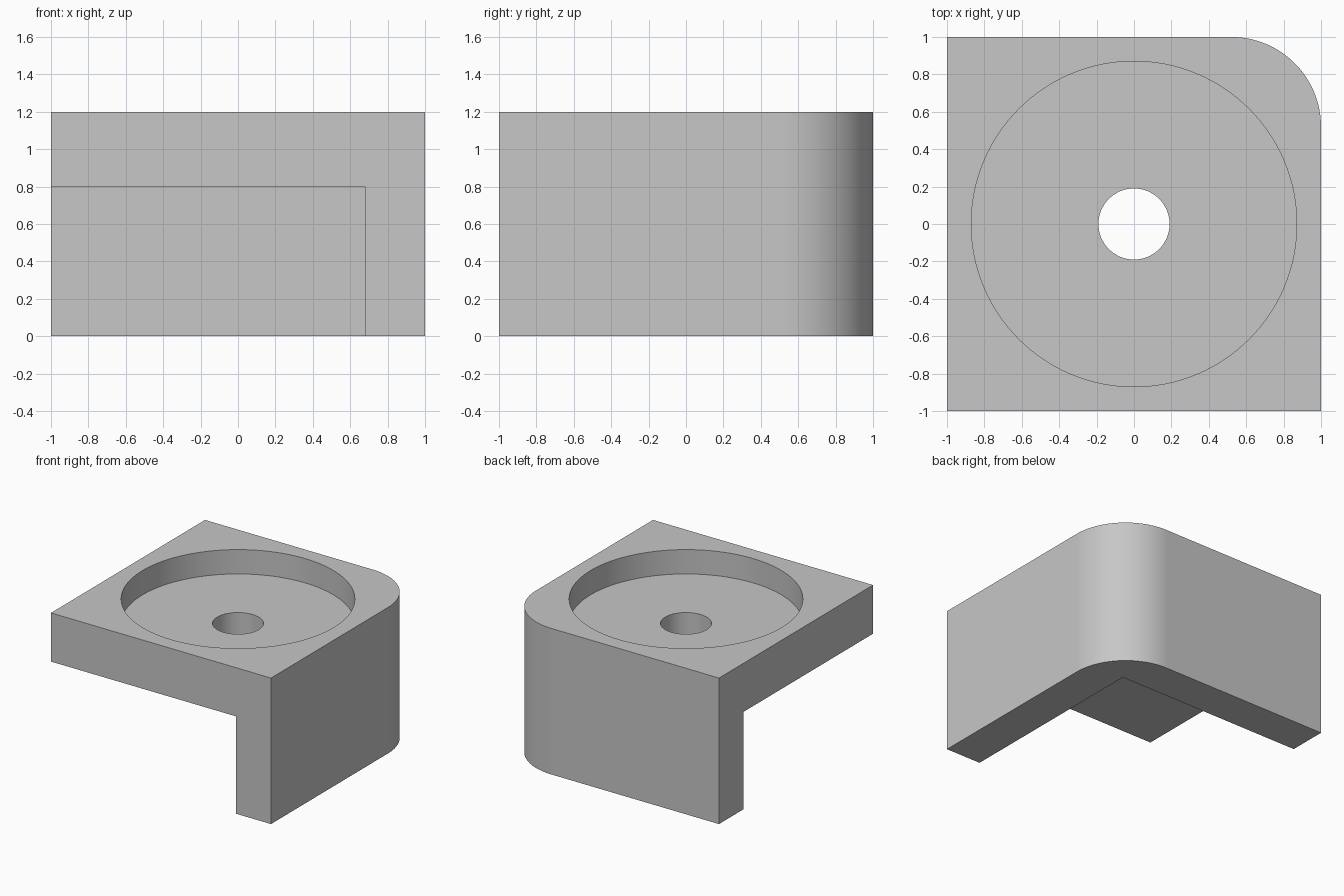
import bpy
import bmesh
from math import cos, sin, pi, radians

if "Cube" in bpy.data.objects:
    bpy.data.objects.remove(bpy.data.objects["Cube"], do_unlink=True)

HEIGHT = 1.2
UNDERSIDE = 0.8      # bottom of the top slab
RECESS_FLOOR = 1.0
INNER = 0.68         # inside face of both walls
CORNER_R = 0.48

grey = bpy.data.materials.new("plain grey")
grey.use_nodes = True
colour = (0.57, 0.57, 0.57, 1)
grey.diffuse_color = colour
grey.node_tree.nodes["Principled BSDF"].inputs["Base Color"].default_value = colour


def prism(name, outline, z0, z1):
    """Extrude a counter-clockwise outline between two heights."""
    bm = bmesh.new()
    face = bm.faces.new([bm.verts.new((x, y, z0)) for x, y in outline])
    top = bmesh.ops.extrude_face_region(bm, geom=[face])["geom"]
    verts = [g for g in top if isinstance(g, bmesh.types.BMVert)]
    bmesh.ops.translate(bm, verts=verts, vec=(0, 0, z1 - z0))
    bmesh.ops.recalc_face_normals(bm, faces=bm.faces)
    mesh = bpy.data.meshes.new(name)
    bm.to_mesh(mesh)
    bm.free()
    mesh.materials.append(grey)
    obj = bpy.data.objects.new(name, mesh)
    bpy.context.collection.objects.link(obj)
    return obj


def arc(cx, cy, r, end, steps):
    return [(cx + r * cos(end * i / steps), cy + r * sin(end * i / steps))
            for i in range(steps + 1)]


# Block with one rounded vertical corner
c = 1 - CORNER_R
block = prism("corner_bracket",
              [(-1, -1), (1, -1)] + arc(c, c, CORNER_R, pi / 2, 32) + [(-1, 1)],
              0, HEIGHT)

# Cutters: open space under the slab, round recess, through hole
cutters = [
    prism("underside_cutter", [(-2, -2), (INNER, -2), (INNER, INNER), (-2, INNER)],
          -1, UNDERSIDE),
    prism("recess_cutter", arc(0, 0, 0.87, 2 * pi, 128)[:-1], RECESS_FLOOR, 2),
    prism("hole_cutter", arc(0, 0, 0.19, 2 * pi, 64)[:-1], 0.5, 1.5),
]

bpy.ops.object.select_all(action="DESELECT")
block.select_set(True)
bpy.context.view_layer.objects.active = block
for cutter in cutters:
    cutter.hide_render = True
    cut = block.modifiers.new(cutter.name, "BOOLEAN")
    cut.operation = "DIFFERENCE"
    cut.solver = "EXACT"
    cut.object = cutter
    bpy.ops.object.modifier_apply(modifier=cut.name)
    bpy.data.objects.remove(cutter, do_unlink=True)

# Smooth curved walls, crisp edges, flat plane faces
bpy.ops.object.shade_smooth_by_angle(angle=radians(30))
block.modifiers.new("flat_face_normals", "WEIGHTED_NORMAL").keep_sharp = True
